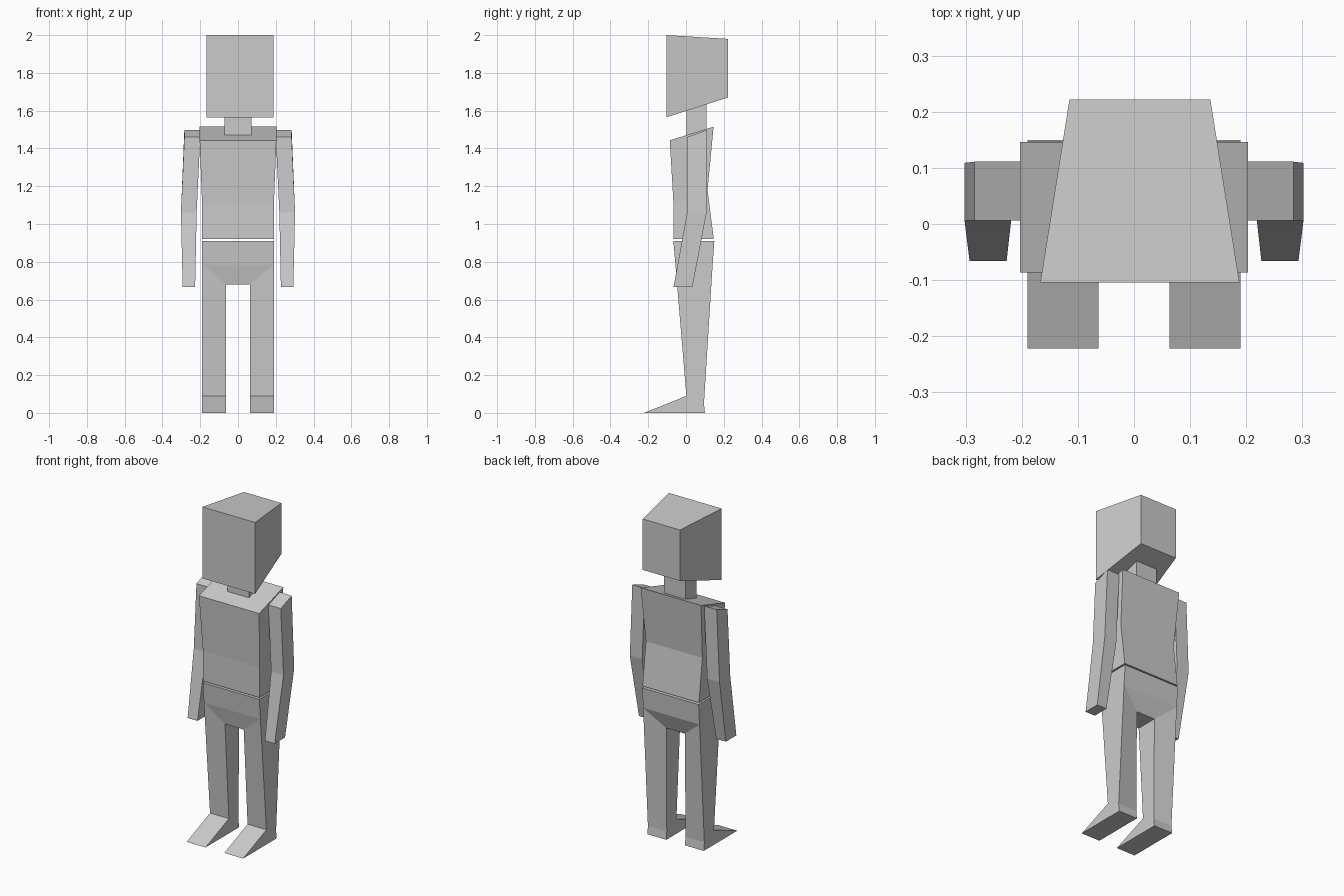
import bpy, bmesh

if "Cube" in bpy.data.objects:
    bpy.data.objects.remove(bpy.data.objects["Cube"])


def ring(x0, x1, front, back, taper=0.0):
    """Four corners: front edge at (y, z), back edge at (y, z), back narrowed by taper."""
    (fy, fz), (by, bz) = front, back
    return [(x0, fy, fz), (x1, fy, fz), (x1 - taper, by, bz), (x0 + taper, by, bz)]


def loft(name, rings, mirror=False, cap_top=True):
    """Skin a stack of four-corner rings, listed from bottom to top."""
    bm = bmesh.new()
    loops = [[bm.verts.new(p) for p in r] for r in rings]
    for a, b in zip(loops, loops[1:]):
        for i in range(4):
            j = (i + 1) % 4
            bm.faces.new((a[i], a[j], b[j], b[i]))
    bm.faces.new(loops[0][::-1])
    if cap_top:
        bm.faces.new(loops[-1])
    bmesh.ops.recalc_face_normals(bm, faces=bm.faces)
    mesh = bpy.data.meshes.new(name)
    bm.to_mesh(mesh)
    bm.free()
    obj = bpy.data.objects.new(name, mesh)
    bpy.context.collection.objects.link(obj)
    if mirror:
        obj.modifiers.new("Mirror", 'MIRROR').use_axis[0] = True
    return obj


# Head, narrower and shorter at the back
loft("head", [
    ring(-0.167, 0.188, (-0.104, 1.565), (0.222, 1.67), 0.052),
    ring(-0.167, 0.188, (-0.104, 2.0), (0.222, 1.98), 0.052),
])

# Neck
loft("neck", [
    ring(-0.072, 0.072, (0.002, 1.466), (0.108, 1.50)),
    ring(-0.072, 0.072, (0.002, 1.605), (0.108, 1.64)),
])

# Torso, pinched at the waist
loft("torso", [
    ring(-0.19, 0.19, (-0.066, 0.92), (0.147, 0.92)),
    ring(-0.19, 0.19, (-0.066, 1.105), (0.114, 1.18)),
    ring(-0.203, 0.203, (-0.086, 1.443), (0.146, 1.515)),
])

# Pelvis, tapering to the crotch
loft("pelvis", [
    ring(-0.063, 0.063, (-0.035, 0.68), (0.10, 0.68)),
    ring(-0.19, 0.19, (-0.056, 0.785), (0.141, 0.785)),
    ring(-0.19, 0.19, (-0.067, 0.91), (0.15, 0.91)),
])

# Legs with wedge feet; hip line slants up towards the outside
hip = [(0.063, -0.035, 0.68), (0.19, -0.056, 0.785),
       (0.19, 0.141, 0.785), (0.063, 0.10, 0.68)]
loft("leg", [
    ring(0.063, 0.19, (-0.222, 0.0), (0.10, 0.0)),
    ring(0.063, 0.19, (0.002, 0.09), (0.095, 0.05)),
    hip,
], mirror=True, cap_top=False)

# Arms, bent slightly forward at the elbow
loft("arm", [
    ring(0.227, 0.293, (-0.066, 0.667), (0.034, 0.667)),
    ring(0.219, 0.302, (0.006, 1.06), (0.109, 1.06)),
    ring(0.20, 0.284, (0.006, 1.46), (0.111, 1.498)),
], mirror=True)
